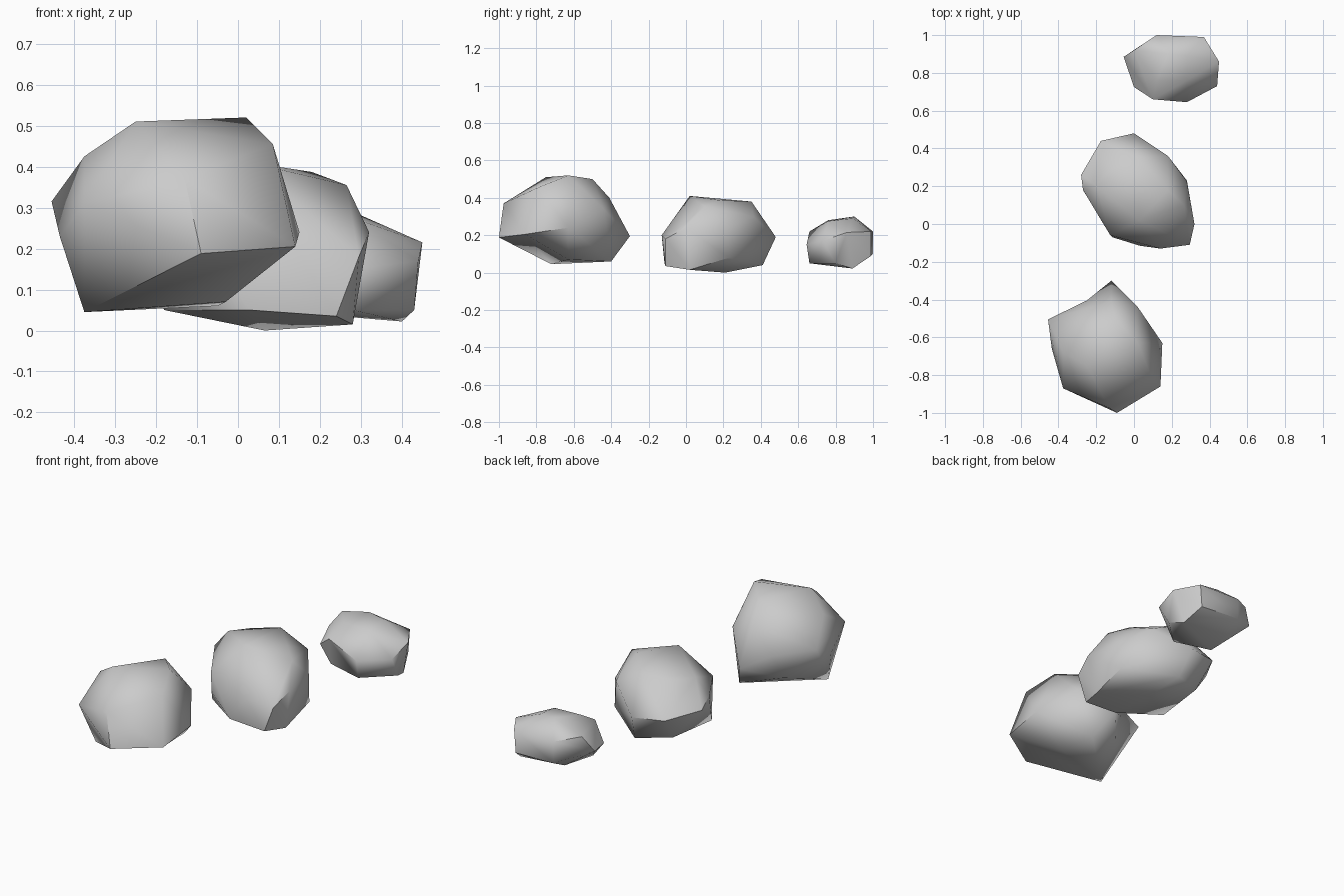
import bpy, bmesh, math


def rock(name, corners, dents=()):
    """Boulder: convex hull of corner points; a dent splits the edge i-j and moves its middle."""
    bm = bmesh.new()
    pts = [bm.verts.new(c) for c in corners]
    bmesh.ops.convex_hull(bm, input=pts)
    for i, j, spot in dents:
        edge = bm.edges.get((pts[i], pts[j]))
        if edge:
            _, v = bmesh.utils.edge_split(edge, pts[i], 0.5)
            v.co = spot
            bmesh.ops.triangulate(bm, faces=[f for f in bm.faces if len(f.verts) > 3])
    bmesh.ops.delete(bm, geom=[v for v in bm.verts if not v.link_faces], context='VERTS')
    bmesh.ops.recalc_face_normals(bm, faces=bm.faces[:])
    mesh = bpy.data.meshes.new(name)
    bm.to_mesh(mesh)
    bm.free()
    obj = bpy.data.objects.new(name, mesh)
    bpy.context.collection.objects.link(obj)
    bpy.ops.object.select_all(action='DESELECT')
    obj.select_set(True)
    bpy.context.view_layer.objects.active = obj
    bpy.ops.object.shade_smooth_by_angle(angle=math.radians(54))
    return obj


# Large front rock, with a dent under its right side and one at the back
rock("large_rock", [
    (-.375, -.72, .045), (-.05, -.40, .06),
    (-.09, -1.0, .188), (.14, -.86, .205), (-.375, -.87, .31),
    (-.455, -.505, .315), (-.12, -.30, .195), (.15, -.63, .24),
    (-.13, -.975, .37), (.085, -.79, .455), (-.375, -.68, .425),
    (.02, -.44, .34), (-.12, -.41, .40), (-.25, -.75, .51), (.02, -.63, .52),
    (-.10, -.50, .50), (-.435, -.66, .23), (-.27, -.47, .12)],
    dents=[(3, 1, (-.03, -.63, .07)), (5, 6, (-.25, -.405, .26))])

# Middle rock
rock("middle_rock", [
    (.24, -.11, .035), (.03, -.115, .05), (-.18, .03, .05), (.28, .02, .015),
    (.28, .23, .08), (.03, .41, .04), (.065, .21, .0),
    (-.15, .33, .06), (0, .48, .19), (-.175, .44, .20),
    (-.28, .26, .22), (-.27, .18, .27), (-.115, -.07, .15), (-.125, -.06, .25),
    (.14, -.13, .20), (.295, -.11, .18), (.32, 0, .24),
    (.28, .225, .24), (.18, .36, .30), (.02, .35, .38),
    (.03, .02, .41), (.18, .18, .387), (.265, .10, .355),
    (-.20, .20, .36), (-.12, .30, .36)])

# Small back rock
rock("small_rock", [
    (.40, .89, .022), (.28, .66, .05), (.07, .72, .05),
    (.43, .80, .05), (.12, .90, .05), (.12, 1.0, .10),
    (.36, .99, .09), (.45, .86, .215), (.44, .73, .17),
    (.28, .645, .15), (.10, .66, .22), (.0, .725, .14),
    (-.055, .885, .17), (.0, .92, .25), (.12, 1.0, .22), (.37, .99, .22),
    (.12, .76, .28), (.28, .76, .275), (.18, .90, .30),
    (.28, .89, .29)])
